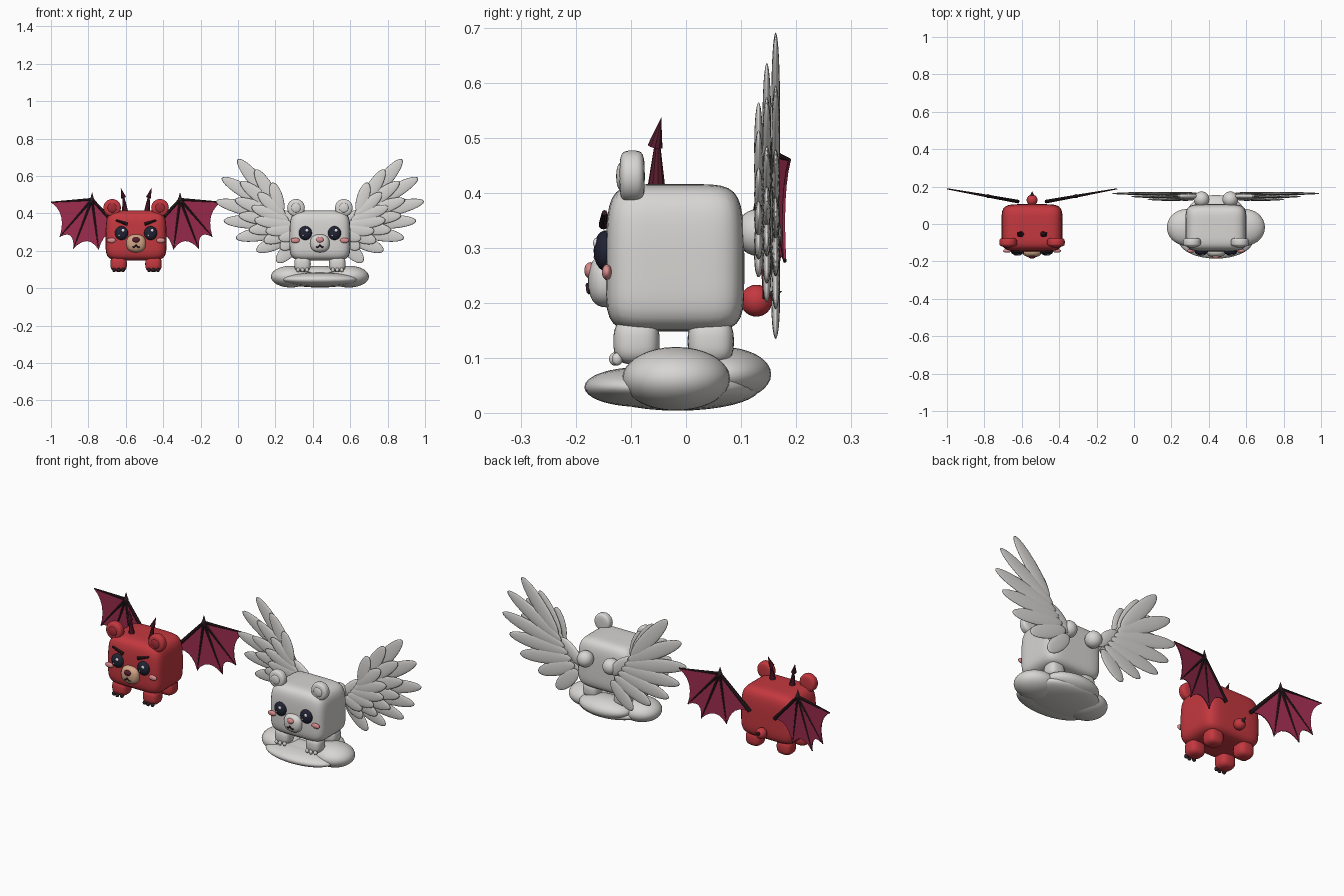
import bpy, bmesh, math
from mathutils import Vector, Matrix

old = bpy.data.objects.get("Cube")
if old:
    bpy.data.objects.remove(old, do_unlink=True)


def material(name, *rgb):
    m = bpy.data.materials.new(name)
    m.use_nodes = True
    m.diffuse_color = (*rgb, 1)
    bsdf = next(n for n in m.node_tree.nodes if n.type == 'BSDF_PRINCIPLED')
    bsdf.inputs["Base Color"].default_value = (*rgb, 1)
    return m


WHITE = material("soft white", .68, .67, .65)
RED = material("red fur", .55, .04, .05)
CRIMSON = material("crimson membrane", .33, .025, .075)
DARK = material("near black", .03, .014, .018)
NAVY = material("eye navy", .015, .017, .035)
TAN = material("tan muzzle", .65, .38, .24)
PINK = material("pink", .72, .27, .28)
MAROON = material("horn maroon", .1, .013, .028)
SHINE = material("eye shine", .9, .9, .9)
EAR_RED = material("inner ear red", .36, .025, .035)


def finish(name, bm, mat, smooth=True):
    bmesh.ops.recalc_face_normals(bm, faces=bm.faces)
    me = bpy.data.meshes.new(name)
    bm.to_mesh(me)
    bm.free()
    me.materials.append(mat)
    if smooth:
        me.shade_smooth()
    ob = bpy.data.objects.new(name, me)
    bpy.context.scene.collection.objects.link(ob)
    return ob


def blob(name, mat, loc, radii, power=2, turn=0, cuts=7, disc=False, taper=0):
    """Rounded solid: power 2 is an ellipsoid, higher is boxier; disc keeps it round about y."""
    bm = bmesh.new()
    bmesh.ops.create_cube(bm, size=2)
    bmesh.ops.subdivide_edges(bm, edges=bm.edges[:], cuts=cuts, use_grid_fill=True)
    for v in bm.verts:
        x, y, z = v.co
        if disc:
            n = (math.hypot(x, z) ** power + abs(y) ** power) ** (1 / power)
        else:
            n = (abs(x) ** power + abs(y) ** power + abs(z) ** power) ** (1 / power)
        v.co /= n
        side = 1 - taper * max(v.co.z, 0) ** 2
        v.co = Vector((v.co.x * radii[0] * side, v.co.y * radii[1] * side, v.co.z * radii[2]))
    bm.transform(Matrix.Translation(loc) @ Matrix.Rotation(turn, 4, 'Y'))
    return finish(name, bm, mat)


def spike(name, mat, a, b, r1, r2=0, sides=10):
    """Cone or tapered rod from a to b."""
    a, b = Vector(a), Vector(b)
    d = b - a
    bm = bmesh.new()
    bmesh.ops.create_cone(bm, cap_ends=True, segments=sides, radius1=r1, radius2=r2, depth=d.length)
    bm.transform(Matrix.Translation((a + b) / 2) @ d.to_track_quat('Z', 'Y').to_matrix().to_4x4())
    ob = finish(name, bm, mat, False)
    return ob


def bear(tag, cx, fur, inner, muzzle, nose, claw):
    blob(tag + "_body", fur, (cx, -.02, .282), (.163, .126, .134), 6, cuts=13, taper=.06)
    blob(tag + "_muzzle", muzzle, (cx, -.145, .24), (.052, .033, .048), 2.4)
    blob(tag + "_nose", nose, (cx, -.174, .259), (.02, .011, .015))
    # W-shaped mouth
    cu = bpy.data.curves.new(tag + "_mouth", 'CURVE')
    cu.dimensions = '3D'
    cu.bevel_depth = .0035
    sp = cu.splines.new('POLY')
    steps = 12
    sp.points.add(steps)
    for i, p in enumerate(sp.points):
        u = i / steps * 2 - 1
        p.co = (cx + u * .026, -.179 + .012 * u * u, .233 - .014 * abs(math.sin(math.pi * u)), 1)
    cu.materials.append(DARK)
    ob = bpy.data.objects.new(tag + "_mouth", cu)
    bpy.context.scene.collection.objects.link(ob)

    for s, side in ((1, "left"), (-1, "right")):
        n = f"{tag}_{side}_"
        blob(n + "ear", fur, (cx + s * .128, -.098, .43), (.047, .023, .047), 4, disc=True)
        blob(n + "inner_ear", inner, (cx + s * .128, -.119, .43), (.025, .008, .025))
        blob(n + "eye", NAVY, (cx + s * .078, -.146, .295), (.035, .022, .037))
        blob(n + "eye_shine", SHINE, (cx + s * .078 + .008, -.164, .309), (.009, .005, .009), cuts=4)
        blob(n + "small_shine", SHINE, (cx + s * .078 - .012, -.164, .283), (.005, .004, .005), cuts=4)
        blob(n + "cheek", PINK, (cx + s * .132, -.144, .256), (.024, .009, .014))
        for y, place in ((-.09, "front"), (.045, "back")):
            blob(n + place + "_leg", fur, (cx + s * .093, y, .13), (.044, .042, .042), 3)
        for k in (-1, 0, 1):
            blob(n + "toe", claw, (cx + s * .093 + k * .024, -.13 + .005 * abs(k), .098),
                 (.01, .01, .012), cuts=4)


def feather(name, base, tip, y, width):
    (bx, bz), (tx, tz) = base, tip
    dx, dz = tx - bx, tz - bz
    blob(name, WHITE, ((bx + tx) / 2, y, (bz + tz) / 2),
         (math.hypot(dx, dz) / 2, .008, width / 2), 2, -math.atan2(dz, dx), cuts=7)


# White bear with feathered wings on a cloud
WX = .438
bear("white_bear", WX, WHITE, WHITE, WHITE, PINK, WHITE)
layers = (
    ("long", .163, (.22, .43), (.1, .27), .078,
     ((.44, .69), (.525, .59), (.556, .465), (.515, .36), (.45, .268), (.34, .2), (.23, .14))),
    ("middle", .147, (.215, .42), (.11, .29), .072,
     ((.345, .635), (.425, .57), (.455, .475), (.435, .39), (.38, .31), (.3, .25), (.21, .21))),
    ("short", .132, (.205, .4), (.11, .3), .066,
     ((.255, .565), (.33, .51), (.365, .435), (.35, .365), (.29, .305), (.22, .265))),
)
for s, side in ((1, "left"), (-1, "right")):
    blob(f"feather_wing_{side}_joint", WHITE, (WX + s * .077, .132, .328), (.042, .042, .043))
    blob(f"feather_wing_{side}_arm", WHITE, (WX + s * .15, .148, .355), (.085, .014, .035), 2, -s * .75)
    for label, y, top, bottom, width, tips in layers:
        for i, (tx, tz) in enumerate(tips):
            t = i / (len(tips) - 1)
            bx = top[0] + (bottom[0] - top[0]) * t
            bz = top[1] + (bottom[1] - top[1]) * t
            feather(f"{side}_{label}_feather", (WX + s * bx, bz), (WX + s * tx, tz), y, width)
    blob(f"cloud_{side}_puff", WHITE, (WX + s * .155, -.018, .062), (.107, .098, .058), cuts=9)
blob("cloud_base", WHITE, (WX, -.015, .046), (.2, .15, .042), cuts=9)
blob("cloud_front_puff", WHITE, (WX, -.085, .047), (.2, .1, .036), cuts=9)
blob("cloud_back_puff", WHITE, (WX, .065, .07), (.15, .09, .05), cuts=9)

# Red bear with horns, brows and a tail
RX = -.545
bear("red_bear", RX, RED, EAR_RED, TAN, MAROON, DARK)
blob("red_bear_tail", RED, (RX, .128, .204), (.029, .029, .029))
spike("tail_tip", DARK, (RX, .15, .21), (RX, .175, .222), .012)


def wing_point(s, p):
    return Vector((RX + s * p[0], .12 + .18 * (p[0] - .075), p[1]))


peak, root = (.235, .475), (.075, .3)
tips = ((.455, .46), (.408, .275), (.335, .212), (.2, .207))
for s, side in ((1, "left"), (-1, "right")):
    bend = (RX + s * .068, -.052, .49)
    spike(side + "_horn", MAROON, (RX + s * .058, -.054, .405), bend, .017, .005)
    spike(side + "_horn_tip", MAROON, (RX + s * .067, -.056, .485), (RX + s * .082, -.045, .537), .014)
    spike(side + "_brow", DARK, (RX + s * .045, -.15, .342), (RX + s * .108, -.148, .364), .009, .005)

    # Membrane with scalloped edges between the finger tips
    bm = bmesh.new()
    P = wing_point(s, peak)
    edge = []
    ends = [wing_point(s, t) for t in tips] + [wing_point(s, root)]
    for a, b in zip(ends, ends[1:]):
        ctrl = (a + b) / 2 + (P - (a + b) / 2) * .32
        for k in range(6):
            t = k / 6
            edge.append(a * (1 - t) ** 2 + ctrl * 2 * t * (1 - t) + b * t * t)
    edge.append(ends[-1])
    hub = bm.verts.new(P)
    rim = [bm.verts.new(c) for c in edge]
    for a, b in zip(rim, rim[1:]):
        bm.faces.new((hub, a, b))
    ob = finish(side + "_wing_membrane", bm, CRIMSON, False)
    mod = ob.modifiers.new("thickness", 'SOLIDIFY')
    mod.thickness = .005
    mod.offset = 0
    # Arm, fingers and claw
    spike(side + "_wing_arm", DARK, ends[-1], P, .01, .008)
    for e in ends[:-1]:
        spike(side + "_wing_finger", DARK, P, e, .008, .003)
    blob(side + "_wing_knuckle", DARK, P, (.012, .01, .012), cuts=4)
    spike(side + "_wing_claw", DARK, P, P + Vector((0, 0, .04)), .011)
